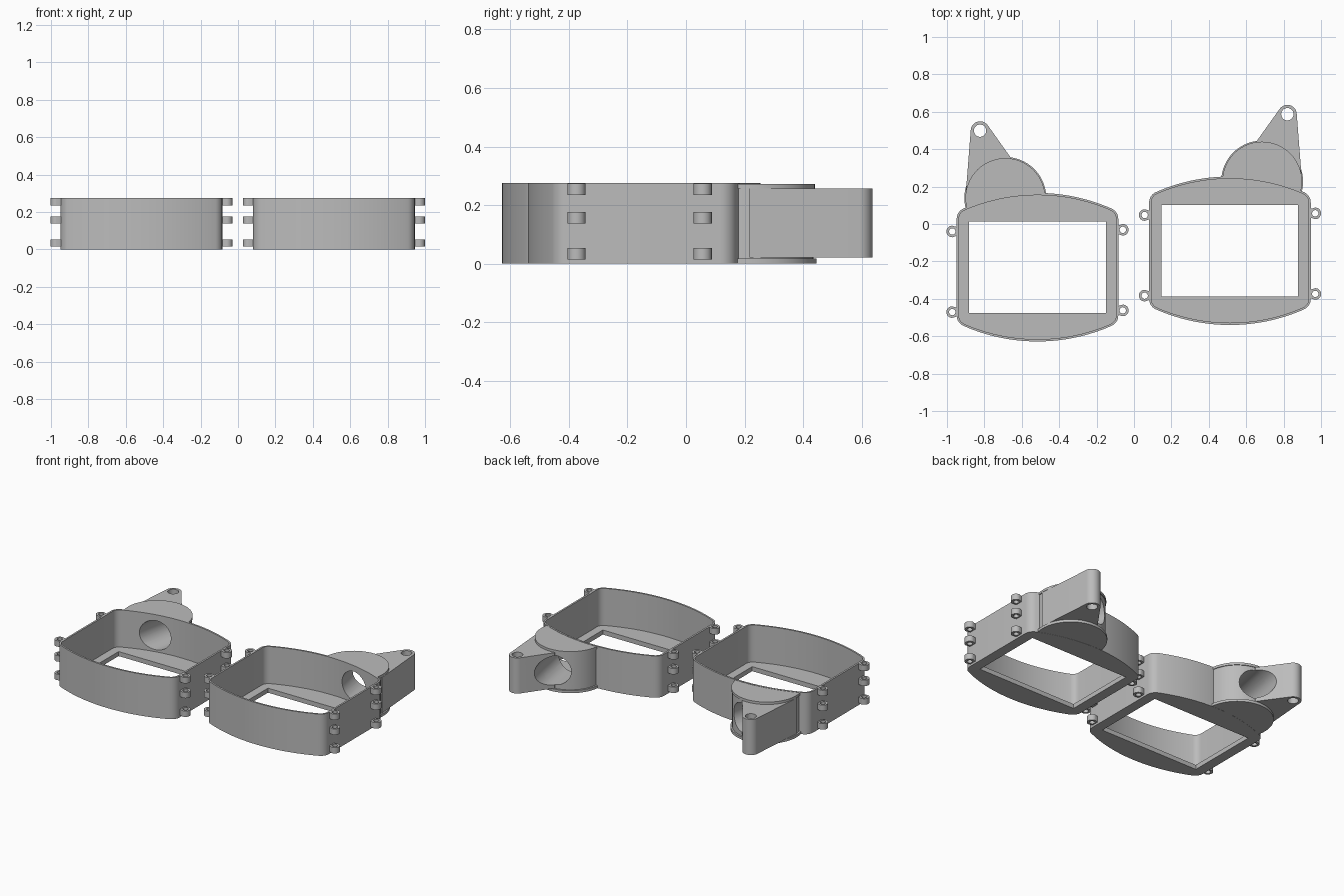
import bpy, bmesh, math
from mathutils import Vector, Matrix

if "Cube" in bpy.data.objects:
    bpy.data.objects.remove(bpy.data.objects["Cube"])

grey = bpy.data.materials.new("plain_grey")
grey.use_nodes = True
COLOUR = (0.5, 0.5, 0.5, 1)
grey.diffuse_color = COLOUR
grey.node_tree.nodes["Principled BSDF"].inputs["Base Color"].default_value = COLOUR

HEIGHT, WALL, FLOOR = 0.275, 0.012, 0.03


def prism(name, points, z0, z1):
    """Extrude a flat outline between two heights."""
    bm = bmesh.new()
    face = bm.faces.new([bm.verts.new((x, y, z0)) for x, y in points])
    top = bmesh.ops.extrude_face_region(bm, geom=[face])["geom"]
    bmesh.ops.translate(bm, vec=(0, 0, z1 - z0),
                        verts=[v for v in top if isinstance(v, bmesh.types.BMVert)])
    bmesh.ops.recalc_face_normals(bm, faces=bm.faces)
    mesh = bpy.data.meshes.new(name)
    bm.to_mesh(mesh)
    bm.free()
    mesh.materials.append(grey)
    obj = bpy.data.objects.new(name, mesh)
    bpy.context.collection.objects.link(obj)
    return obj


def arc(cx, cy, r, start=0, end=360, n=64):
    """Points on an arc; a full circle leaves out the repeated end."""
    count = n if end - start == 360 else n + 1
    angles = [math.radians(start + (end - start) * i / n) for i in range(count)]
    return [(cx + r * math.cos(a), cy + r * math.sin(a)) for a in angles]


def cut(obj, *cutters):
    for c in cutters:
        c.hide_render = True
        mod = obj.modifiers.new("cut", "BOOLEAN")
        mod.operation, mod.solver, mod.object = "DIFFERENCE", "EXACT", c
    bpy.context.view_layer.update()
    graph = bpy.context.evaluated_depsgraph_get()
    mesh = bpy.data.meshes.new_from_object(obj.evaluated_get(graph))
    obj.modifiers.clear()
    obj.data = mesh


def case_outline(inset=0.0):
    """Straight sides, rounded corners, bowed front and back."""
    half, bow, r = 0.432 - inset, 0.397 - inset, 0.06 - inset
    big = 0.98
    cx = half - r
    # corner centre lies so the corner circle touches both side and bow
    cy = bow - big + math.sqrt((big - r) ** 2 - cx ** 2)
    tilt = math.degrees(math.atan2(cy - bow + big, cx))
    back = arc(cx, cy, r, 0, tilt, 8)
    back += arc(0, bow - big, big, tilt, 180 - tilt, 32)[1:-1]
    back += arc(-cx, cy, r, 180 - tilt, 180, 8)
    return back + [(-x, -y) for x, y in back]


def finish(obj, place):
    obj.data.transform(place)
    obj.data.update()
    bpy.ops.object.select_all(action="DESELECT")
    obj.select_set(True)
    bpy.context.view_layer.objects.active = obj
    bpy.ops.object.shade_smooth_by_angle(angle=math.radians(30))


def build_unit(label, cx, cy, s):
    place = Matrix.Translation((cx, cy, 0))

    def flip(points):
        return [(s * x, y) for x, y in points]

    # cutters
    cavity = prism("cavity_cutter", case_outline(WALL), FLOOR, 1)
    trim = prism("trim_cutter", case_outline(WALL / 2), -1, 1)
    window = prism("window_cutter", [(-0.365, -0.244), (0.365, -0.244),
                                     (0.365, 0.244), (-0.365, 0.244)], -1, 1)
    pin = prism("pin_cutter", flip(arc(0.307, 0.73, 0.033, n=32)), -1, 1)
    bore = prism("bore_cutter", arc(0, 0, 0.096, n=48), -0.15, 0.6)
    axis = Vector((-0.2 * s, 1, 0))
    bore.data.transform(Matrix.Translation((0.18 * s, 0.37, 0.14))
                        @ axis.to_track_quat("Z", "Y").to_matrix().to_4x4())

    # open tray with a window in its floor
    case = prism(label + "_case", case_outline(), 0, HEIGHT)
    cut(case, cavity, window, bore)

    # half-round housing with its caps, and the pointed arm
    disc = (0.172, 0.37)
    arm_shape = arc(0.307, 0.73, 0.05, 5, 145, 20) + [(0.14, 0.582), disc, (0.386, 0.36)]
    housing = prism(label + "_housing", flip(arc(*disc, 0.208)), 0.015, 0.262)
    arm = prism(label + "_arm", flip(arm_shape), 0.021, 0.256)
    top_cap = prism(label + "_top_cap", flip(arc(*disc, 0.213)), 0.257, 0.273)
    base_cap = prism(label + "_base_cap", flip(arc(*disc, 0.219)), 0.001, 0.018)
    cut(housing, trim, bore)
    cut(arm, trim, bore, pin)
    cut(top_cap, trim)
    cut(base_cap, trim)
    for part in (case, housing, arm, top_cap, base_cap):
        finish(part, place)

    # hinge lugs, three at each corner of the sides
    for side, name, shift in ((-1, "right", 0), (1, "left", 0.009)):
        shape = arc(0, 0, 0.031, -90, 90, 20) + [(-0.03, 0.022), (-0.03, -0.022)]
        lug = prism(f"{label}_{name}_hinge_lug", [(side * x, y) for x, y in shape], 0, 0.039)
        hole = prism("lug_cutter", arc(0, 0, 0.017, n=24), -1, 1)
        cut(lug, hole)
        bpy.data.objects.remove(hole)
        finish(lug, Matrix.Identity(4))
        spots = [(y + shift, z) for y in (-0.24, 0.191) for z in (0.014, 0.137, 0.235)]
        for i, (y, z) in enumerate(spots):
            item = lug
            if i:
                item = lug.copy()
                bpy.context.collection.objects.link(item)
            item.location = (cx + side * 0.456, cy + y, z)

    for c in (cavity, trim, window, pin, bore):
        bpy.data.objects.remove(c)


build_unit("right_frame", -0.516, -0.231, -1)
build_unit("left_frame", 0.513, -0.143, 1)
